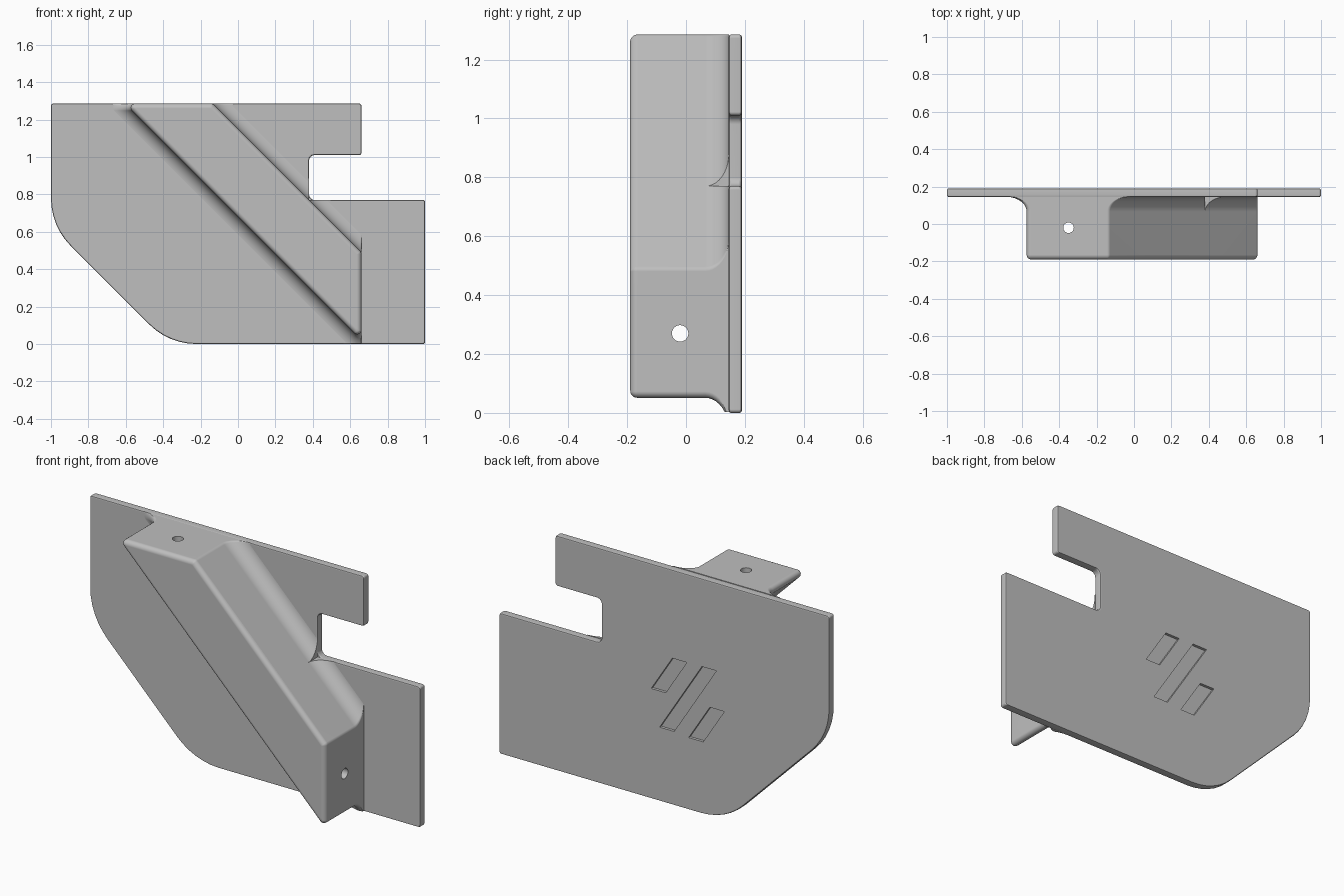
import bpy, bmesh, math
from mathutils import Vector

cube = bpy.data.objects.get("Cube")
if cube:
    bpy.data.objects.remove(cube, do_unlink=True)

TOP, END = 1.285, 0.66             # top edge and rib end plane
FRONT, FACE, BACK = -0.19, 0.146, 0.19
ROOT2 = math.sqrt(2)

grey = bpy.data.materials.new("plain_grey")
grey.use_nodes = True
colour = (0.52, 0.52, 0.52, 1)
grey.diffuse_color = colour
grey.node_tree.nodes["Principled BSDF"].inputs["Base Color"].default_value = colour


def rounded(corners, steps=6):
    """Outline from (x, z, radius) corners, each replaced by an arc."""
    out = []
    for i, (x, z, r) in enumerate(corners):
        p = Vector((x, z))
        a = (Vector(corners[i - 1][:2]) - p).normalized()
        b = (Vector(corners[(i + 1) % len(corners)][:2]) - p).normalized()
        half = a.angle(b) / 2
        centre = p + (a + b).normalized() * (r / math.sin(half))
        start = p + a * (r / math.tan(half)) - centre
        stop = p + b * (r / math.tan(half)) - centre
        for k in range(steps + 1):
            t = k / steps
            sweep = math.pi - 2 * half
            out.append(centre + (start * math.sin((1 - t) * sweep)
                                 + stop * math.sin(t * sweep)) / math.sin(sweep))
    return out


def loft(name, rings):
    """Closed solid through (y, outline) rings."""
    bm = bmesh.new()
    rows = [[bm.verts.new((p[0], y, p[1])) for p in ring] for y, ring in rings]
    n = len(rows[0])
    for lower, upper in zip(rows, rows[1:]):
        for i in range(n):
            j = (i + 1) % n
            bm.faces.new((lower[i], lower[j], upper[j], upper[i]))
    bm.faces.new(rows[0])
    bm.faces.new(rows[-1][::-1])
    bmesh.ops.recalc_face_normals(bm, faces=bm.faces)
    mesh = bpy.data.meshes.new(name)
    bm.to_mesh(mesh)
    bm.free()
    mesh.materials.append(grey)
    obj = bpy.data.objects.new(name, mesh)
    bpy.context.collection.objects.link(obj)
    return obj


def box(name, x0, x1, z0, z1, y0, y1):
    outline = [(x0, z0), (x1, z0), (x1, z1), (x0, z1)]
    return loft(name, [(y0, outline), (y1, outline)])


def drill(name, location, axis_turn, length):
    bpy.ops.mesh.primitive_cylinder_add(vertices=32, radius=0.028, depth=length,
                                        location=location, rotation=(0, axis_turn, 0))
    bpy.context.object.name = name
    bpy.context.object.data.materials.append(grey)
    return bpy.context.object


def finish(obj, cutters):
    """Cut the part, remove the cutters and smooth its rounded edges."""
    bpy.ops.object.select_all(action='DESELECT')
    bpy.context.view_layer.objects.active = obj
    obj.select_set(True)
    for cutter in cutters:
        mod = obj.modifiers.new("cut", 'BOOLEAN')
        mod.operation, mod.solver, mod.object = 'DIFFERENCE', 'EXACT', cutter
        bpy.ops.object.modifier_apply(modifier=mod.name)
        bpy.data.objects.remove(cutter, do_unlink=True)
    bpy.ops.object.shade_smooth_by_angle(angle=math.radians(28))
    mod = obj.modifiers.new("even_shading", 'WEIGHTED_NORMAL')
    mod.keep_sharp = True


# Mounting plate with a notch and a large chamfered corner
def plate_outline(inset):
    e = inset
    k = e * math.tan(math.pi / 8)
    return rounded([(-1 + e, TOP - e, 0.012), (END - e, TOP - e, 0.012),
                    (END - e, 1.01 + e, 0.012), (0.38 - e, 1.01 + e, 0.03),
                    (0.38 - e, 0.77 - e, 0.03), (1 - e, 0.77 - e, 0.012),
                    (1 - e, e, 0.012), (-0.37 + k, e, 0.36),
                    (-1 + e, 0.63 + k, 0.36)])


soft = 0.008
plate = loft("plate", [(FACE - 0.001, plate_outline(soft)),
                       (FACE - 0.001 + soft * 0.3, plate_outline(soft * 0.3)),
                       (FACE - 0.001 + soft, plate_outline(0)),
                       (BACK - soft, plate_outline(0)),
                       (BACK - soft * 0.3, plate_outline(soft * 0.3)),
                       (BACK, plate_outline(soft))])

# Slanted recesses in the back
slots = []
for x, z, height in ((-0.03, 0.703, 0.2), (-0.145, 0.605, 0.4), (-0.257, 0.495, 0.2)):
    lean, h, w = height * 0.32, height / 2, 0.044
    outline = [(x - lean - w, z + h), (x - lean + w, z + h),
               (x + lean + w, z - h), (x + lean - w, z - h)]
    slots.append(loft("slot_cutter", [(BACK - 0.015, outline), (BACK + 0.05, outline)]))
finish(plate, slots)


# Diagonal rib: rounded at the front, flaring into the plate at the back
def rib_outline(grow, inset):
    low, high = 0.68 - ROOT2 * grow, 1.15 + ROOT2 * grow
    top, end = TOP - inset, END - inset
    r = max(0.022 - inset, 0.003)
    return rounded([(low - top, top, r), (high - top, top, r),
                    (end, high - end, r), (end, low - end, r)])


rings = []
for k in range(6):
    t = math.pi / 2 * k / 5
    e = 0.025 * (1 - math.sin(t))
    rings.append((FRONT + 0.025 * (1 - math.cos(t)), rib_outline(-e, e)))
flare = 0.08
for k in range(11):
    t = math.pi / 2 * k / 10
    rings.append((FACE - flare + flare * math.sin(t),
                  rib_outline(flare * (1 - math.cos(t)), 0)))
rib = loft("diagonal_rib", rings)

finish(rib, [
    box("floor_cutter", -2, 2, -1, 0.003, -1, 1),
    box("notch_cutter", 0.38, 1, 0.77, 1.01, -1, 1),
    drill("top_hole_cutter", (-0.35, -0.02, 1.15), 0, 0.6),
    drill("end_hole_cutter", (0.55, -0.02, 0.27), math.pi / 2, 0.6),
])
